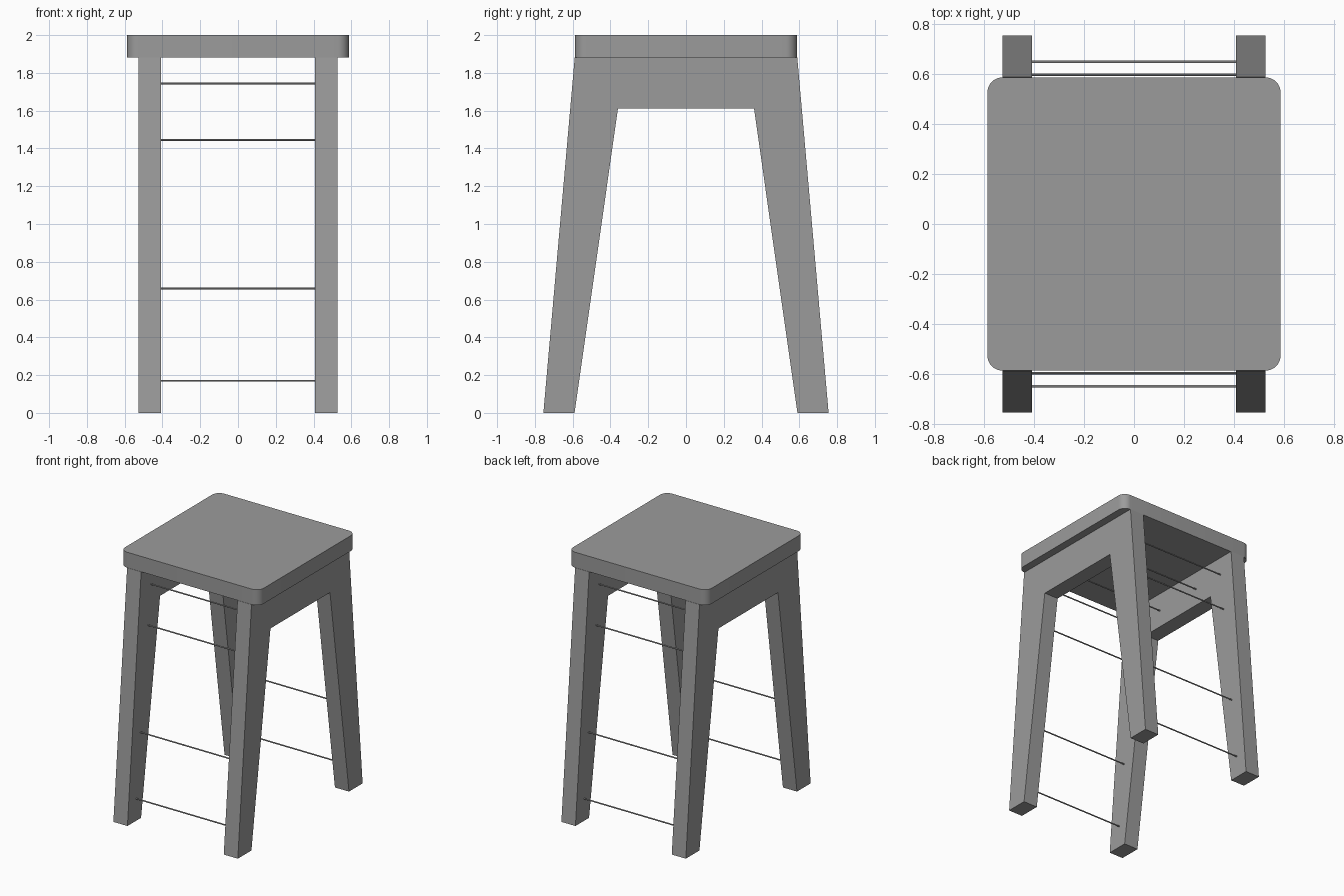
import bpy, bmesh
from mathutils import Matrix

if "Cube" in bpy.data.objects:
    bpy.data.objects.remove(bpy.data.objects["Cube"])

# Dark grey finish shared by all parts
grey = bpy.data.materials.new("dark_grey")
grey.diffuse_color = (0.33, 0.33, 0.33, 1)
grey.use_nodes = True
grey.node_tree.nodes["Principled BSDF"].inputs["Base Color"].default_value = grey.diffuse_color


def finish(name, bm, smooth=False):
    bmesh.ops.recalc_face_normals(bm, faces=bm.faces)
    mesh = bpy.data.meshes.new(name)
    bm.to_mesh(mesh)
    bm.free()
    mesh.materials.append(grey)
    obj = bpy.data.objects.new(name, mesh)
    bpy.context.collection.objects.link(obj)
    if smooth:
        bpy.context.view_layer.objects.active = obj
        obj.select_set(True)
        bpy.ops.object.shade_smooth_by_angle()
        obj.select_set(False)
    return obj


# Seat: slab with rounded vertical corners
SEAT_Z = 1.882
bm = bmesh.new()
bmesh.ops.create_cube(bm, size=1)
bmesh.ops.scale(bm, vec=(1.174, 1.174, 2 - SEAT_Z), verts=bm.verts)
bmesh.ops.translate(bm, vec=(0, 0, (2 + SEAT_Z) / 2), verts=bm.verts)
upright = [e for e in bm.edges if abs(e.verts[0].co.z - e.verts[1].co.z) > 0.05]
bmesh.ops.bevel(bm, geom=upright, offset=0.06, segments=8, profile=0.5, affect='EDGES')
finish("seat", bm, smooth=True)

# Side frames: two splayed legs joined by an apron, cut from one board
half = [(0.36, 1.612), (0.59, 0), (0.755, 0), (0.589, SEAT_Z)]
profile = half + [(-y, z) for y, z in reversed(half)]
INNER, OUTER = 0.408, 0.527
for side, name in ((-1, "left_side_frame"), (1, "right_side_frame")):
    bm = bmesh.new()
    board = bm.faces.new([bm.verts.new((side * INNER, y, z)) for y, z in profile])
    ext = bmesh.ops.extrude_face_region(bm, geom=[board])
    moved = [v for v in ext["geom"] if isinstance(v, bmesh.types.BMVert)]
    bmesh.ops.translate(bm, vec=(side * (OUTER - INNER), 0, 0), verts=moved)
    finish(name, bm)

# Thin rods between the frames, mirrored front and back
rods = [("foot_rod", 0.65, 0.17), ("lower_rod", 0.597, 0.658),
        ("upper_rod", 0.506, 1.444), ("top_rod", 0.47, 1.744),
        ("under_seat_rod", 0.2, 1.744)]
for part, y, z in rods:
    for sign, end in ((-1, "front"), (1, "back")):
        bm = bmesh.new()
        bmesh.ops.create_cone(bm, cap_ends=True, segments=12, radius1=0.005,
                              radius2=0.005, depth=2 * INNER + 0.01,
                              matrix=Matrix.Translation((0, sign * y, z)) @ Matrix.Rotation(1.570796, 4, 'Y'))
        finish(f"{end}_{part}", bm, smooth=True)
